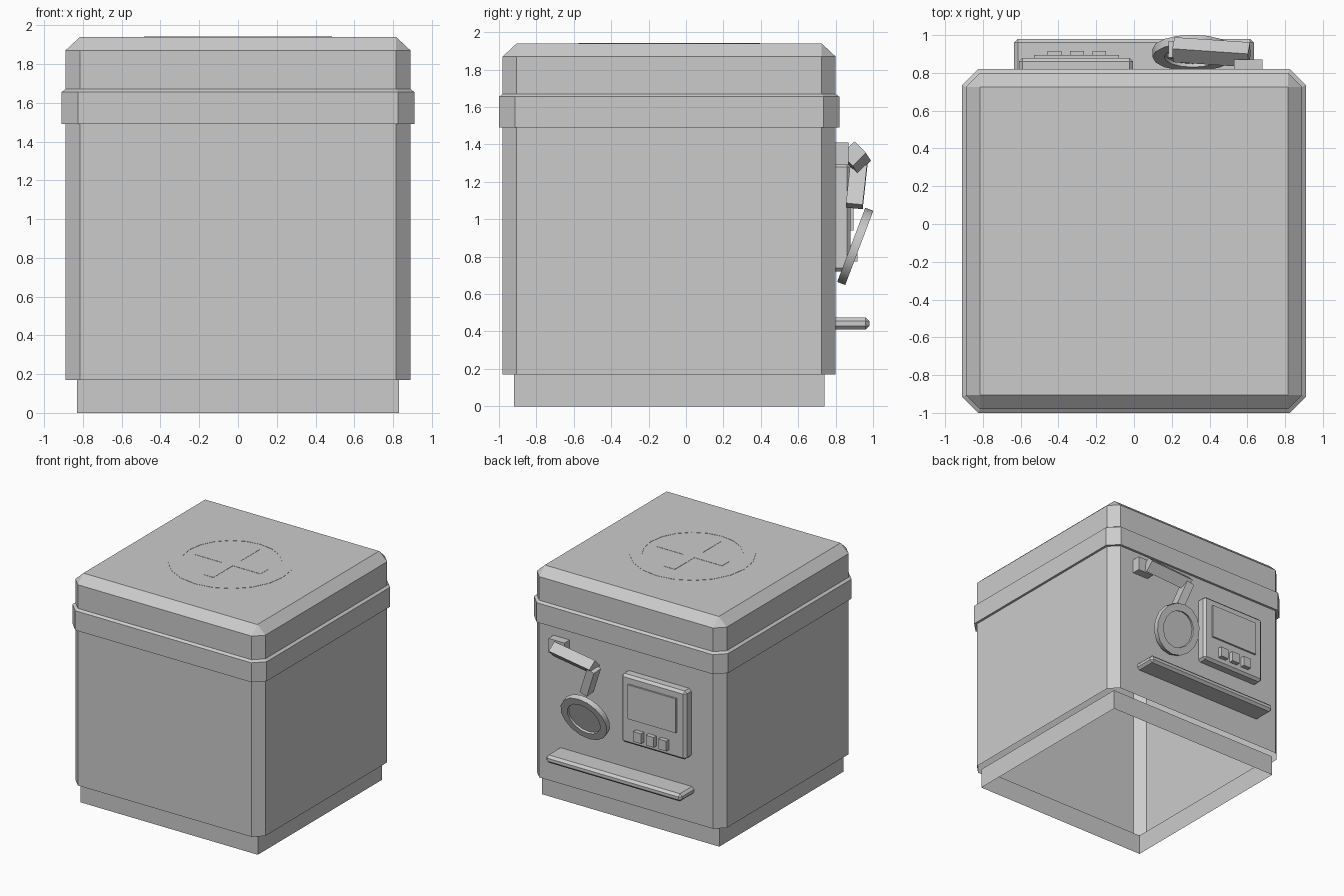
import bpy, bmesh, math
from mathutils import Vector, Matrix

if "Cube" in bpy.data.objects:
    bpy.data.objects.remove(bpy.data.objects["Cube"])

CY = -0.09      # middle of the case in y
BACK = 0.80     # back wall plane

grey = bpy.data.materials.new("plain_grey")
grey.diffuse_color = (0.6, 0.6, 0.6, 1)
grey.use_nodes = True
grey.node_tree.nodes["Principled BSDF"].inputs["Base Color"].default_value = grey.diffuse_color


def finish(name, bm, recalc=True):
    if recalc:
        bmesh.ops.recalc_face_normals(bm, faces=bm.faces)
    me = bpy.data.meshes.new(name)
    bm.to_mesh(me)
    bm.free()
    me.materials.append(grey)
    ob = bpy.data.objects.new(name, me)
    bpy.context.collection.objects.link(ob)
    return ob


def shell(name, rings, cap=False):
    """Stack of corner-cut squares (half width, corner cut, z), open below."""
    bm = bmesh.new()
    loops = []
    for h, c, z in rings:
        pts = [(h, c - h), (h, h - c), (h - c, h), (c - h, h),
               (-h, h - c), (-h, c - h), (c - h, -h), (h - c, -h)]
        loops.append([bm.verts.new((x, y + CY, z)) for x, y in pts])
    for a, b in zip(loops, loops[1:]):
        for i in range(8):
            j = (i + 1) % 8
            bm.faces.new((a[i], a[j], b[j], b[i]))
    if cap:
        bm.faces.new(loops[-1])
    bmesh.ops.remove_doubles(bm, verts=bm.verts, dist=1e-5)
    return finish(name, bm, recalc=False)


def box(name, x0, x1, y0, y1, z0, z1, bevel=0):
    bm = bmesh.new()
    m = Matrix.Translation(((x0 + x1) / 2, (y0 + y1) / 2, (z0 + z1) / 2))
    bmesh.ops.create_cube(bm, size=1, matrix=m @ Matrix.Diagonal((x1 - x0, y1 - y0, z1 - z0, 1)))
    if bevel:
        bmesh.ops.bevel(bm, geom=bm.edges[:], offset=bevel, segments=1, affect='EDGES')
    return finish(name, bm)


def strut(name, p, q, side, w, h):
    """Square bar from p to q; 'side' sets its roll."""
    p, q = Vector(p), Vector(q)
    d = (q - p).normalized()
    u = Vector(side)
    u = (u - d * u.dot(d)).normalized()
    v = d.cross(u)
    m = Matrix((u * w, v * h, q - p)).transposed().to_4x4()
    m.translation = (p + q) / 2
    bm = bmesh.new()
    bmesh.ops.create_cube(bm, size=1, matrix=m)
    return finish(name, bm)


def ring(name, profile, n, matrix):
    """Revolve a closed (radius, height) profile round z."""
    bm = bmesh.new()
    cols = []
    for i in range(n):
        a = 2 * math.pi * i / n
        cols.append([bm.verts.new((r * math.cos(a), r * math.sin(a), z)) for r, z in profile])
    k = len(profile)
    for i in range(n):
        a, b = cols[i], cols[(i + 1) % n]
        for j in range(k):
            bm.faces.new((a[j], b[j], b[(j + 1) % k], a[(j + 1) % k]))
    bm.transform(matrix)
    return finish(name, bm)


# Case: hollow plinth, main body and raised band
shell("plinth", [(0.83, 0, 0), (0.83, 0, 0.17)])
shell("body", [(0.89, 0.075, 0.17), (0.89, 0.075, 1.87), (0.815, 0, 1.94)], cap=True)
shell("lid_band", [(0.89, 0.075, 1.49), (0.91, 0.085, 1.49),
                   (0.91, 0.085, 1.655), (0.89, 0.075, 1.67)])

# Flush ring and cross marking on the top
T = 1.942
ring("top_ring", [(0.39, 1.94), (0.485, 1.94), (0.485, T), (0.39, T)], 20,
     Matrix.Translation((0, CY, 0)))
bm = bmesh.new()
L, W = 0.31, 0.05
quarter = [(W, W), (W, L), (-W, L)]
pts = [Matrix.Rotation(math.pi / 2 * k, 2) @ Vector(p) for k in range(4) for p in quarter]
face = bm.faces.new([bm.verts.new((p.x, p.y + CY, 1.94)) for p in pts])
up = bmesh.ops.extrude_face_region(bm, geom=[face])["geom"]
bmesh.ops.translate(bm, vec=(0, 0, 0.002), verts=[v for v in up if isinstance(v, bmesh.types.BMVert)])
finish("top_cross", bm)

# Shelf on the back
box("shelf", -0.635, 0.635, BACK - 0.03, 0.98, 0.41, 0.475, 0.02)

# Control panel with screen and three buttons
box("panel", -0.61, -0.005, BACK - 0.03, 0.88, 0.72, 1.30, 0.02)
box("screen", -0.53, -0.08, 0.87, 0.895, 0.94, 1.23)
for i in range(3):
    x = -0.42 + 0.118 * i
    box(f"button_{i + 1}", x - 0.037, x + 0.037, 0.87, 0.917, 0.775, 0.86)

# Jointed arm
box("arm_bracket", 0.53, 0.68, BACK - 0.01, 0.87, 1.29, 1.41)
strut("upper_arm", (0.61, 0.896, 1.35), (0.21, 0.923, 1.307), (0, 1, -1), 0.087, 0.10)
strut("lower_arm", (0.215, 0.925, 1.30), (0.30, 0.90, 1.07), (0, 1, 0), 0.09, 0.07)

# Tilted lens at the end of the arm
tilt = Vector((0, 0.935, -0.354)).to_track_quat('Z', 'Y').to_matrix().to_4x4()
place = Matrix.Translation((0.31, 0.905, 0.855)) @ tilt
rim = ring("lens_rim", [(0.15, -0.023), (0.212, -0.023), (0.212, 0.023), (0.15, 0.023)], 16, place)
bm = bmesh.new()
bmesh.ops.create_cone(bm, cap_ends=True, segments=16, radius1=0.152, radius2=0.152,
                      depth=0.008, matrix=place)
finish("lens_glass", bm)
bpy.context.view_layer.objects.active = rim
rim.select_set(True)
bpy.ops.object.shade_smooth_by_angle(angle=math.radians(35))
